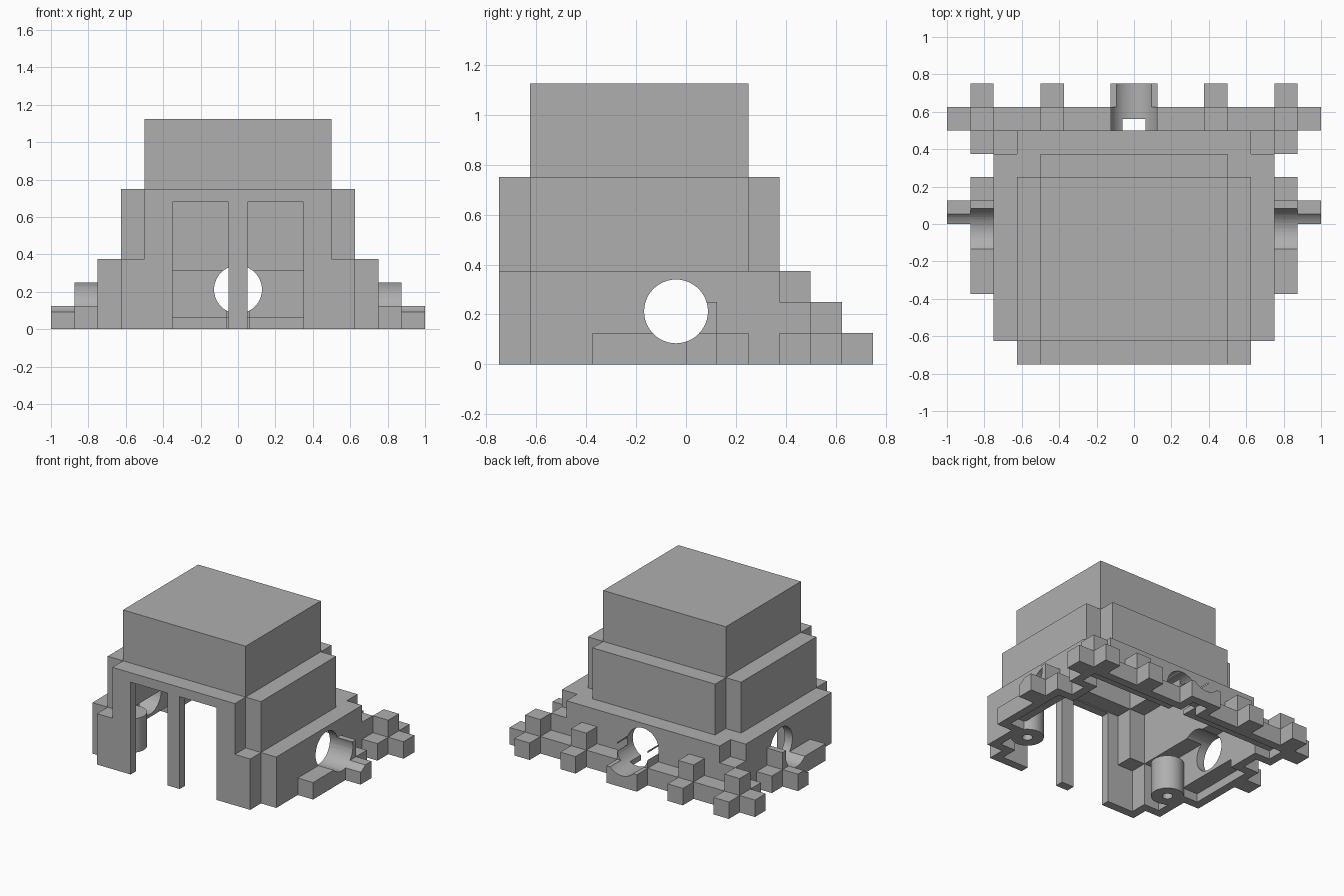
import bpy, bmesh, math
from mathutils import Matrix, Vector

cube = bpy.data.objects.get("Cube")
if cube:
    bpy.data.objects.remove(cube, do_unlink=True)

U = 0.125        # block module
WALL = U / 2     # shell thickness
HOLE_R, HOLE_Z = 0.128, 0.212

GREY = (0.43, 0.43, 0.43, 1)
stone = bpy.data.materials.new("plain_grey")
stone.use_nodes = True
stone.diffuse_color = GREY
stone.node_tree.nodes["Principled BSDF"].inputs["Base Color"].default_value = GREY

# Tiers and wide terraces in modules: half width, y from, y to, height
TIERS = [(4, -5, 2, 9),
         (4, -6, 3, 6), (5, -5, 2, 6),
         (5, -6, 4, 3), (6, -5, 3, 3),
         (6, -5, 4, 2),
         (7, 3, 5, 1), (7, -3, 2, 1),
         (1, 3, 5, 2), (1, 3, 6, 1)]
# Solid blocks on both sides: x from, x to, y from, y to, height
BLOCKS = [(6, 8, 4, 5, 1),
          (6, 7, 4, 5, 2), (6, 7, 4, 6, 1),
          (3, 4, 3.5, 5, 2), (3, 4, 4.5, 6, 1),
          (5.5, 7, 0, 1, 2), (6, 8, 0, 1, 1)]


def box(bm, x0, x1, y0, y1, z0, z1):
    size = Vector((x1 - x0, y1 - y0, z1 - z0))
    mid = Vector((x0 + x1, y0 + y1, z0 + z1)) / 2
    bmesh.ops.create_cube(bm, size=1, matrix=Matrix.Translation(mid) @ Matrix.Diagonal(size).to_4x4())


def mirrored_box(bm, x0, x1, *rest):
    box(bm, x0, x1, *rest)
    box(bm, -x1, -x0, *rest)


def rod(bm, centre, radius, length, axis="Z", sides=48):
    turn = {"X": Matrix.Rotation(math.pi / 2, 4, "Y"),
            "Y": Matrix.Rotation(math.pi / 2, 4, "X"),
            "Z": Matrix.Identity(4)}[axis]
    bmesh.ops.create_cone(bm, cap_ends=True, segments=sides, radius1=radius, radius2=radius,
                          depth=length, matrix=Matrix.Translation(centre) @ turn)


def make(name, bm):
    mesh = bpy.data.meshes.new(name)
    bm.to_mesh(mesh)
    bm.free()
    mesh.materials.append(stone)
    ob = bpy.data.objects.new(name, mesh)
    bpy.context.collection.objects.link(ob)
    return ob


def tiers(name, inset, floor):
    bm = bmesh.new()
    for half, y0, y1, top in TIERS:
        w = half * U - inset
        box(bm, -w, w, y0 * U + inset, y1 * U - inset, floor, top * U - inset)
    return make(name, bm)


def carve(ob, cutter):
    cutter.hide_render = True
    mod = ob.modifiers.new("carve", "BOOLEAN")
    mod.operation, mod.solver, mod.object = "DIFFERENCE", "EXACT", cutter
    mod.use_self = True
    bpy.ops.object.select_all(action="DESELECT")
    ob.select_set(True)
    bpy.context.view_layer.objects.active = ob
    bpy.ops.object.modifier_apply(modifier=mod.name)
    bpy.data.objects.remove(cutter, do_unlink=True)
    bpy.ops.object.shade_smooth_by_angle(angle=math.radians(30))


# Stepped outer shell and the blocks around its foot
shell = tiers("tower_shell", 0, 0)
bm = bmesh.new()
for x0, x1, y0, y1, top in BLOCKS:
    mirrored_box(bm, x0 * U, x1 * U, y0 * U, y1 * U, 0, top * U)
foot = make("foot_blocks", bm)

for ob in (shell, foot):
    # Open-bottomed cavity, one wall thickness inside the tiers
    carve(ob, tiers("cavity_cutter", WALL, -0.1))
    # Round ports in the sides and back, and two tall front openings
    bm = bmesh.new()
    rod(bm, (0, -0.04, HOLE_Z), HOLE_R, 2.4, "X")
    rod(bm, (0, 0.6, HOLE_Z), HOLE_R, 0.6, "Y")
    mirrored_box(bm, 0.05, 0.35, -0.9, -0.65, -0.1, 0.68)
    carve(ob, make("opening_cutter", bm))

# Screw posts inside the side walls
for side, s in (("right", -1), ("left", 1)):
    post, bore = bmesh.new(), bmesh.new()
    rod(post, (s * 0.61, -0.38, 0.125), 0.11, 0.25)
    rod(bore, (s * 0.61, -0.38, 0.05), 0.035, 0.3, sides=24)
    carve(make(side + "_post", post), make("bore_cutter", bore))
